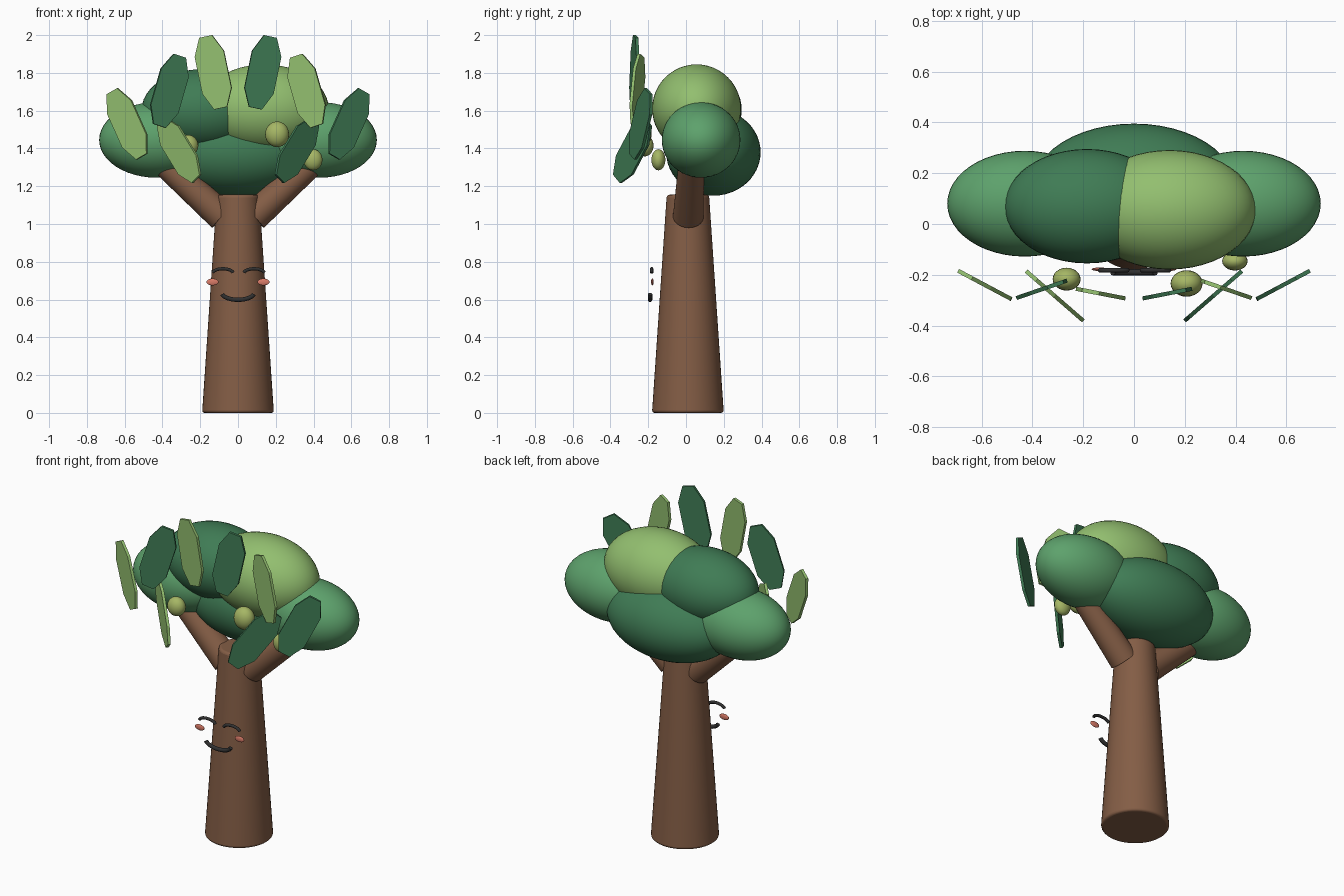
import bpy, bmesh
from math import radians, sin, cos, pi
from mathutils import Vector

if "Cube" in bpy.data.objects:
    bpy.data.objects.remove(bpy.data.objects["Cube"])


def material(name, rgb):
    m = bpy.data.materials.new(name)
    m.diffuse_color = (*rgb, 1)
    m.use_nodes = True
    m.node_tree.nodes["Principled BSDF"].inputs["Base Color"].default_value = m.diffuse_color
    return m


BARK = material("bark", (0.23, 0.11, 0.06))
DARK = material("dark_green", (0.05, 0.20, 0.09))
MID = material("mid_green", (0.11, 0.36, 0.15))
LIGHT = material("light_green", (0.29, 0.52, 0.16))
FRUIT = material("fruit", (0.38, 0.47, 0.13))
INK = material("face_dark", (0.03, 0.03, 0.03))
BLUSH = material("blush", (0.70, 0.20, 0.14))


def blob(name, loc, radii, mat, seg=48):
    bpy.ops.mesh.primitive_uv_sphere_add(segments=seg, ring_count=seg // 2, location=loc)
    o = bpy.context.object
    o.name = name
    o.scale = radii
    o.data.materials.append(mat)
    bpy.ops.object.shade_smooth()
    return o


def limb(name, p0, p1, r0, r1, bevel=0.0):
    p0, p1 = Vector(p0), Vector(p1)
    d = p1 - p0
    bpy.ops.mesh.primitive_cone_add(vertices=48, radius1=r0, radius2=r1, depth=d.length,
                                    location=(p0 + p1) / 2,
                                    rotation=d.to_track_quat('Z', 'Y').to_euler())
    o = bpy.context.object
    o.name = name
    o.data.materials.append(BARK)
    bpy.ops.object.shade_smooth_by_angle(angle=radians(35))
    if bevel:
        b = o.modifiers.new("soft_rim", 'BEVEL')
        b.width, b.segments, b.angle_limit = bevel, 3, radians(40)
    return o


def leaf(name, loc, tilt, yaw, mat):
    half = [(0.035, 0.194), (0.08, 0.1), (0.08, -0.1), (0.035, -0.194)]
    outline = half + [(-x, z) for x, z in reversed(half)]
    t = 0.008
    bm = bmesh.new()
    front = [bm.verts.new((x, -t, z)) for x, z in outline]
    back = [bm.verts.new((x, t, z)) for x, z in outline]
    bm.faces.new(front)
    bm.faces.new(back[::-1])
    for i in range(8):
        j = (i + 1) % 8
        bm.faces.new((front[i], back[i], back[j], front[j]))
    bmesh.ops.recalc_face_normals(bm, faces=bm.faces)
    me = bpy.data.meshes.new(name)
    bm.to_mesh(me)
    bm.free()
    me.materials.append(mat)
    o = bpy.data.objects.new(name, me)
    bpy.context.collection.objects.link(o)
    o.location = loc
    o.rotation_euler = (0, radians(tilt), radians(yaw))


def arc(name, centre, rx, rz, thick, sign):
    # round tube following half an ellipse, opening down (+1) or up (-1)
    cu = bpy.data.curves.new(name, 'CURVE')
    cu.dimensions = '3D'
    cu.bevel_depth, cu.bevel_resolution, cu.use_fill_caps = thick, 3, True
    n = 17
    sp = cu.splines.new('POLY')
    sp.points.add(n - 1)
    for i in range(n):
        a = radians(10) + (pi - radians(20)) * i / (n - 1)
        sp.points[i].co = (centre[0] + rx * cos(a), centre[1], centre[2] + sign * rz * sin(a), 1)
    cu.materials.append(mat := INK)
    bpy.context.collection.objects.link(bpy.data.objects.new(name, cu))


# trunk and branches
limb("trunk", (0, 0.01, 0), (0, 0.01, 1.155), 0.19, 0.112, 0.014)
for side, s in (("left", -1), ("right", 1)):
    limb(side + "_branch", (s * 0.083, 0.012, 1.04), (s * 0.43, 0.03, 1.355), 0.081, 0.066)

# crown
blob("back_foliage", (0, 0.145, 1.38), (0.40, 0.25, 0.23), DARK)
blob("left_foliage", (-0.43, 0.08, 1.445), (0.305, 0.208, 0.20), MID)
blob("right_foliage", (0.43, 0.08, 1.445), (0.305, 0.208, 0.20), MID)
blob("upper_left_foliage", (-0.185, 0.07, 1.605), (0.325, 0.225, 0.215), DARK)
blob("upper_right_foliage", (0.14, 0.056, 1.61), (0.34, 0.235, 0.235), LIGHT)

# flat leaves, mirrored in position with alternating colours
LEAVES = [("outer", 0.587, -0.24, 1.53, 27, 28, LIGHT, DARK),
          ("upper", 0.363, -0.257, 1.705, -17, -19, DARK, LIGHT),
          ("top", 0.131, -0.274, 1.803, 12, 11, LIGHT, DARK),
          ("lower", 0.312, -0.283, 1.39, 39, 41, LIGHT, DARK)]
for name, x, y, z, tilt, yaw, mat_l, mat_r in LEAVES:
    leaf(name + "_leaf_left", (-x, y, z), -tilt, -yaw, mat_l)
    leaf(name + "_leaf_right", (x, y, z), tilt, yaw, mat_r)

# fruit
blob("fruit_left", (-0.265, -0.217, 1.415), (0.055, 0.045, 0.057), FRUIT, 24)
blob("fruit_middle", (0.207, -0.234, 1.475), (0.063, 0.052, 0.068), FRUIT, 24)
blob("fruit_right", (0.397, -0.146, 1.34), (0.05, 0.037, 0.056), FRUIT, 24)

# face
for side, x in (("left", -0.08), ("right", 0.085)):
    arc(side + "_eye", (x, -0.182, 0.738), 0.055, 0.025, 0.009, 1)
arc("mouth", (0, -0.19, 0.635), 0.085, 0.036, 0.012, -1)
for side, x in (("left", -0.135), ("right", 0.135)):
    blob(side + "_cheek", (x, -0.178, 0.693), (0.032, 0.007, 0.018), BLUSH, 24)
